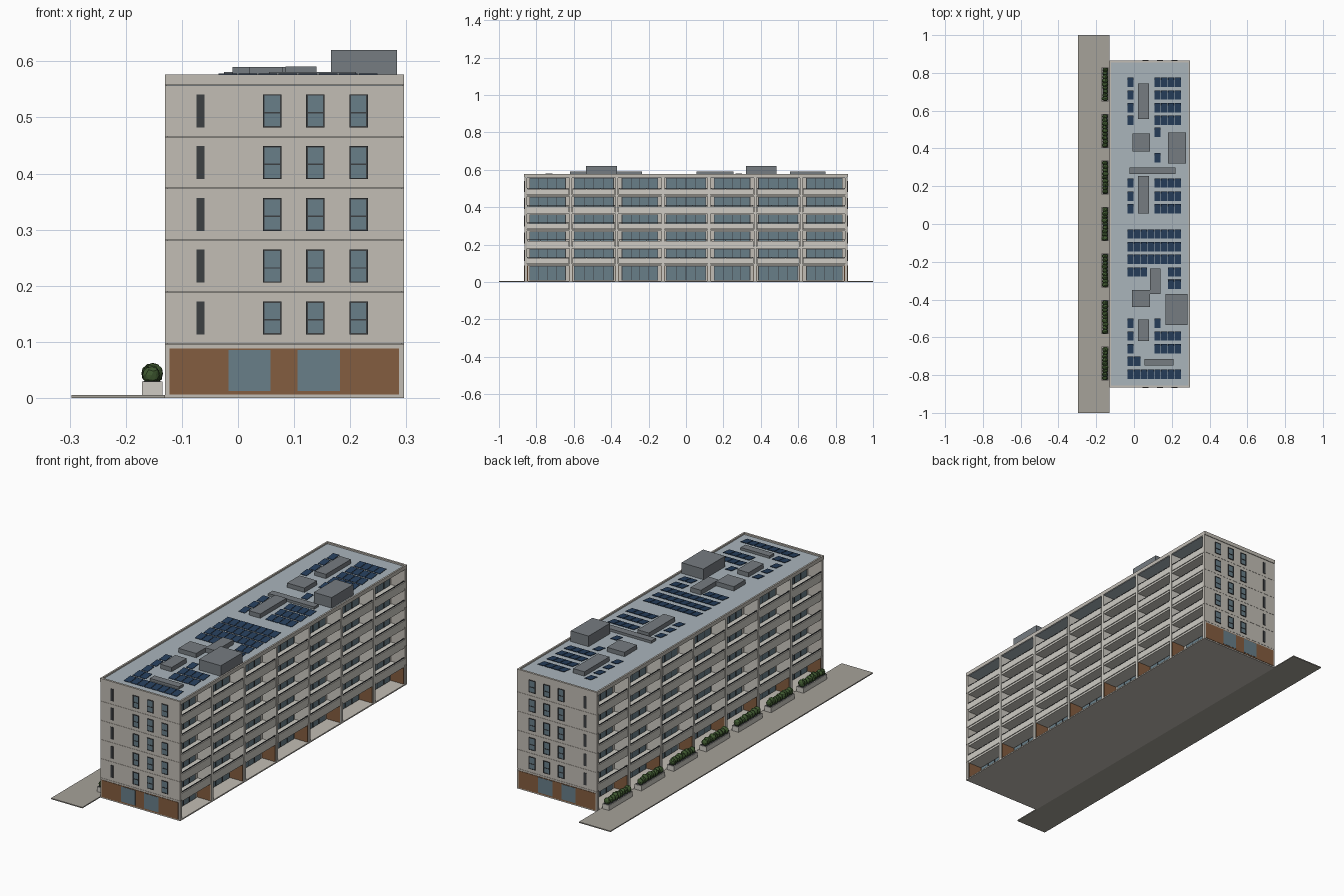
import bpy, bmesh, math, random
from mathutils import Matrix, Vector

if "Cube" in bpy.data.objects:
    bpy.data.objects.remove(bpy.data.objects["Cube"])

random.seed(4)

def material(name, r, g, b):
    m = bpy.data.materials.new(name)
    m.diffuse_color = (r, g, b, 1)
    m.use_nodes = True
    m.node_tree.nodes["Principled BSDF"].inputs["Base Color"].default_value = m.diffuse_color
    return m

CONCRETE = material("concrete", .54, .51, .46)
PALE = material("pale_concrete", .62, .6, .55)
WOOD = material("timber", .23, .11, .05)
GLASS = material("glass", .14, .21, .25)
DARK = material("dark_frame", .045, .05, .055)
ROOF = material("roof_membrane", .4, .46, .5)
METAL = material("plant_metal", .18, .2, .22)
SOLAR = material("solar_cell", .02, .05, .11)
PAVING = material("paving", .38, .36, .32)
LEAF = material("leaf", .05, .1, .03)

def make(name, bm, mat):
    me = bpy.data.meshes.new(name)
    bm.to_mesh(me)
    bm.free()
    me.materials.append(mat)
    ob = bpy.data.objects.new(name, me)
    bpy.context.collection.objects.link(ob)
    return ob

def boxes(name, items, mat, tilt=0):
    """Each item is (x0, x1, y0, y1, z0, z1)."""
    bm = bmesh.new()
    for x0, x1, y0, y1, z0, z1 in items:
        c = Vector(((x0 + x1) / 2, (y0 + y1) / 2, (z0 + z1) / 2))
        size = Matrix.Diagonal((abs(x1 - x0), y1 - y0, z1 - z0, 1))
        bmesh.ops.create_cube(bm, size=1, matrix=Matrix.Translation(c) @ Matrix.Rotation(tilt, 4, 'X') @ size)
    return make(name, bm, mat)

# overall layout
X0, X1, YE = -.13, .296, .863
CX, HALF = .083, .213
DEPTH = .075
BAYS, BAY = 7, 2 * YE / 7
FLOORS = [.006] + [.097 + .0923 * k for k in range(5)]
TOP = .558
ceilings = [f - .010 for f in FLOORS[1:]] + [TOP]
bay_centres = [-YE + BAY * (i + .5) for i in range(BAYS)]

# pavement, base and structure
boxes("pavement", [(-.297, X0, -1, 1, 0, .005)], PAVING)
boxes("ground_slab", [(X0, X1, -YE, YE, 0, .006)], CONCRETE)
boxes("core_walls", [(X0 + DEPTH, X1 - DEPTH, -YE + .01, YE - .01, .006, TOP)], CONCRETE)
boxes("floor_slabs", [(X0 + .004, X1 - .004, -YE + .005, YE - .005, f - .010, f) for f in FLOORS[1:]], PALE)
levels = [.006] + FLOORS[1:] + [TOP]
boxes("gable_panels", [(X0, X1, min(s * YE, s * (YE - .014)), max(s * YE, s * (YE - .014)), a, b - .0008)
                       for s in (-1, 1) for a, b in zip(levels, levels[1:])], CONCRETE)

# balconies and recessed glazing on both long sides
fins, linings, parapets, rails, frames, panes, mullions = ([] for _ in range(7))

def side_box(s, d0, d1, y0, y1, z0, z1):
    """Box placed by depth behind the facade plane on side s."""
    a, b = CX + s * (HALF - d0), CX + s * (HALF - d1)
    return (min(a, b), max(a, b), y0, y1, z0, z1)

for s in (-1, 1):
    for i in range(1, BAYS):
        y = -YE + BAY * i
        fins.append(side_box(s, 0, DEPTH + .002, y - .007, y + .007, .006, TOP))
        linings.append(side_box(s, .005, DEPTH, y - .010, y + .010, .006, ceilings[0]))
    for e in (-1, 1):
        y = e * (YE - .015)
        linings.append(side_box(s, .005, DEPTH, y - .003, y + .003, .006, ceilings[0]))
    for i, y in enumerate(bay_centres):
        w = .094 if i % 2 == 0 else .103
        for k, (f, c) in enumerate(zip(FLOORS, ceilings)):
            z0, z1 = f + .004, c - .005
            frames.append(side_box(s, DEPTH - .003, DEPTH + .002, y - w - .004, y + w + .004, z0 - .003, z1 + .003))
            panes.append(side_box(s, DEPTH - .005, DEPTH, y - w, y + w, z0, z1))
            for t in (-.5, 0, .5):
                mullions.append(side_box(s, DEPTH - .007, DEPTH, y + t * w - .0015, y + t * w + .0015, z0, z1))
            if k:
                h = BAY / 2 - .009
                parapets.append(side_box(s, .001, .010, y - h, y + h, f + .001, f + .031))
                rails.append(side_box(s, .003, .007, y - h, y + h, f + .034, f + .037))
                for t in (-.95, -.32, .32, .95):
                    rails.append(side_box(s, .004, .006, y + t * h - .001, y + t * h + .001, f + .03, f + .035))
boxes("party_wall_fins", fins, PALE)
boxes("ground_timber_lining", linings, WOOD)
boxes("balcony_parapets", parapets, PALE)
boxes("balcony_rails", rails, DARK)
boxes("facade_frames", frames, DARK)
boxes("facade_glass", panes, GLASS)
boxes("facade_mullions", mullions, DARK)

# gable ends: windows, narrow slots, timber ground floor
g_frame, g_glass, g_wood, g_shop = [], [], [], []

def end_box(e, x0, x1, z0, z1, out):
    a, b = e * (YE - .003), e * (YE + out)
    return (x0, x1, min(a, b), max(a, b), z0, z1)

for e in (-1, 1):
    for k in range(5):
        z0 = .113 + .0923 * k
        g_frame.append(end_box(e, -.074, -.06, z0, z0 + .059, .002))
        for x in (.061, .138, .215):
            for a, b in ((x - .0165, x - .0135), (x + .0135, x + .0165)):
                g_frame.append(end_box(e, a, b, z0, z0 + .059, .004))
            for z in (z0, z0 + .025, z0 + .0565):
                g_frame.append(end_box(e, x - .0165, x + .0165, z, z + .0025, .004))
            g_glass.append(end_box(e, x - .015, x + .015, z0 + .001, z0 + .058, .002))
    g_wood.append(end_box(e, -.122, .287, .006, .088, .002))
    for a, b in ((-.017, .058), (.106, .182)):
        g_shop.append(end_box(e, a, b, .012, .085, .003))
boxes("gable_window_frames", g_frame, DARK)
boxes("gable_window_glass", g_glass, GLASS)
boxes("gable_timber_cladding", g_wood, WOOD)
boxes("gable_shop_glass", g_shop, GLASS)

# roof deck, upstand and plant
boxes("roof_deck", [(X0 + .003, X1 - .003, -YE + .003, YE - .003, TOP - .002, .569)], ROOF)
t = .008
boxes("roof_upstand", [(X0, X0 + t, -YE - .002, YE + .002, TOP, .576), (X1 - t, X1, -YE - .002, YE + .002, TOP, .576),
                       (X0, X1, -YE - .002, -YE + t, TOP, .576), (X0, X1, YE - t, YE + .002, TOP, .576)], CONCRETE)
R = .567
boxes("lift_housings", [(.18, .275, .32, .485, R, .62), (.166, .283, -.535, -.37, R, .62)], METAL)
boxes("roof_plant_units", [(.02, .08, .555, .745, R, .59), (-.008, .085, .385, .48, R, .59),
                           (.02, .08, .055, .255, R, .59), (.085, .14, -.37, -.235, R, .591),
                           (-.01, .085, -.44, -.35, R, .59), (.02, .08, -.62, -.505, R, .59)], METAL)
boxes("roof_ducts", [(-.025, .22, .265, .30, R, .581), (.055, .21, -.75, -.715, R, .581)], METAL)

# solar panels: row position -> filled columns
split, full = (0, 4, 5, 6, 7), range(8)
rows = [(.75, split), (.683, split), (.615, split), (.55, split), (.485, (4,)), (.35, (4,)),
        (.217, split), (.148, split), (.08, split), (-.053, full), (-.12, full), (-.187, full),
        (-.254, (0, 1, 2, 6, 7)), (-.32, (6, 7)), (-.525, (0, 4)), (-.593, split), (-.66, split),
        (-.727, (0, 1)), (-.795, full)]
panels = [(-.035 + .0358 * c, -.002 + .0358 * c, y - .025, y + .025, .5735, .5755) for y, cs in rows for c in cs]
boxes("solar_panels", panels, SOLAR, math.radians(6))

# planters with shrubs along the pavement
PX, HW, PL = -.153, .018, .09
troughs, soil = [], []
bm = bmesh.new()
for y in bay_centres:
    troughs.append((PX - HW, PX + HW, y - PL, y + PL, .005, .029))
    soil.append((PX - HW + .003, PX + HW - .003, y - PL + .003, y + PL - .003, .028, .030))
    for j in range(9):
        r = random.uniform(.013, .016)
        p = Vector((PX + random.uniform(-.002, .002), y - .076 + .019 * j, .029 + r * .9))
        bmesh.ops.create_icosphere(bm, subdivisions=2, radius=r,
                                   matrix=Matrix.Translation(p) @ Matrix.Diagonal((1.1, .85, 1.15, 1)))
boxes("planter_troughs", troughs, PALE)
boxes("planter_soil", soil, DARK)
for v in bm.verts:
    v.co += Vector([random.uniform(-.0012, .0012) for _ in range(3)])
make("planter_shrubs", bm, LEAF)
